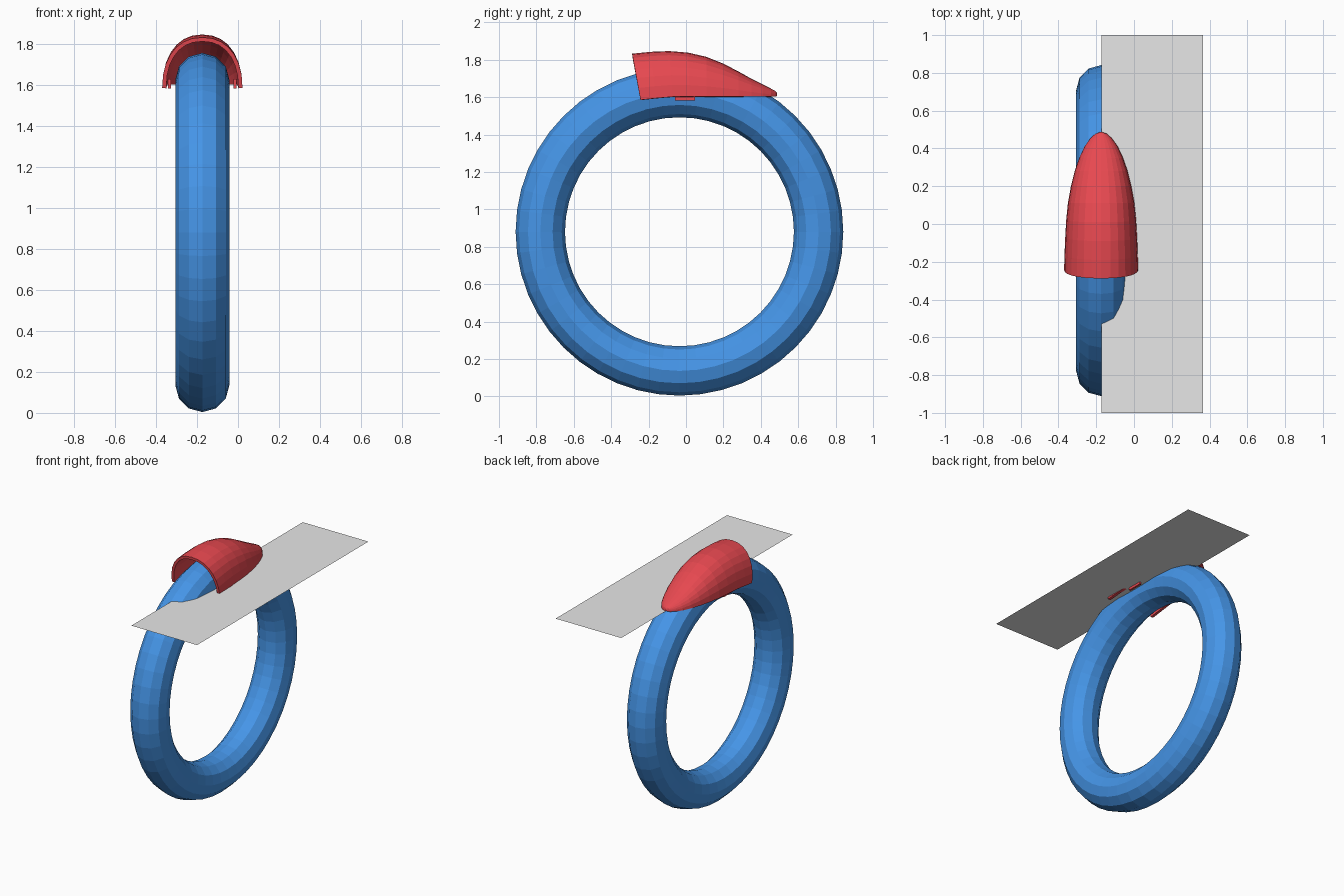
import bpy, bmesh, math

if "Cube" in bpy.data.objects:
    bpy.data.objects.remove(bpy.data.objects["Cube"])

CX = -0.174


def mat(name, rgb):
    m = bpy.data.materials.new(name)
    m.diffuse_color = (*rgb, 1)
    m.use_nodes = True
    m.node_tree.nodes["Principled BSDF"].inputs["Base Color"].default_value = m.diffuse_color
    return m


blue = mat("blue", (0.06, 0.30, 0.80))
red = mat("red", (0.80, 0.065, 0.08))
grey = mat("grey", (0.8, 0.8, 0.8))

# Ring
bpy.ops.mesh.primitive_torus_add(
    major_radius=0.744, minor_radius=0.132, major_segments=48, minor_segments=12,
    location=(CX, -0.035, 0.88), rotation=(0, math.pi / 2, 0))
ring = bpy.context.object
ring.name = "ring"
ring.data.materials.append(blue)

# Flat sheet through the top of the ring
bpy.ops.mesh.primitive_plane_add(size=1, location=(0.097, 0, 1.6))
sheet = bpy.context.object
sheet.name = "flat_sheet"
sheet.scale = (0.536, 2, 1)
sheet.data.materials.append(grey)

# Hood sections: y at rim, y at crest, half width, rim z, crest z
sections = [
    (-0.243, -0.288, 0.196, 1.585, 1.832),
    (-0.16, -0.19, 0.194, 1.594, 1.842),
    (-0.07, -0.09, 0.190, 1.602, 1.846),
    (0.02, 0.01, 0.185, 1.603, 1.838),
    (0.11, 0.11, 0.176, 1.603, 1.815),
    (0.20, 0.20, 0.160, 1.603, 1.779),
    (0.28, 0.28, 0.140, 1.603, 1.737),
    (0.35, 0.35, 0.116, 1.603, 1.698),
    (0.41, 0.41, 0.088, 1.603, 1.668),
    (0.455, 0.455, 0.056, 1.603, 1.645),
    (0.478, 0.478, 0.030, 1.603, 1.632),
    (0.487, 0.487, 0.004, 1.605, 1.622),
]
N = 14
bm = bmesh.new()
rows = []
for y0, y1, w, z0, z1 in sections:
    row = []
    for i in range(N + 1):
        a = math.pi * i / N
        c, s = math.cos(a), max(0, math.sin(a))
        x = math.copysign(abs(c) ** 0.9, c) * w
        t = s ** 0.9
        row.append(bm.verts.new((CX + x, y0 + (y1 - y0) * t, z0 + (z1 - z0) * t)))
    rows.append(row)
for a, b in zip(rows, rows[1:]):
    for i in range(N):
        bm.faces.new((a[i], b[i], b[i + 1], a[i + 1]))
bm.faces.new(rows[-1])
bmesh.ops.recalc_face_normals(bm, faces=bm.faces)
# make the skin face outwards
bm.faces.ensure_lookup_table()
if bm.faces[N // 2].normal.z < 0:
    bmesh.ops.reverse_faces(bm, faces=bm.faces)
me = bpy.data.meshes.new("hood")
bm.to_mesh(me)
bm.free()
hood = bpy.data.objects.new("hood", me)
bpy.context.collection.objects.link(hood)
me.materials.append(red)
solid = hood.modifiers.new("wall", 'SOLIDIFY')
solid.thickness = 0.02
solid.offset = -1

# Small clips under both hood rims
for side, name in ((-1, "left_clip"), (1, "right_clip")):
    bpy.ops.mesh.primitive_cube_add(size=1, location=(CX + side * 0.16, -0.005, 1.606))
    clip = bpy.context.object
    clip.name = name
    clip.scale = (0.014, 0.108, 0.046)
    clip.data.materials.append(red)
